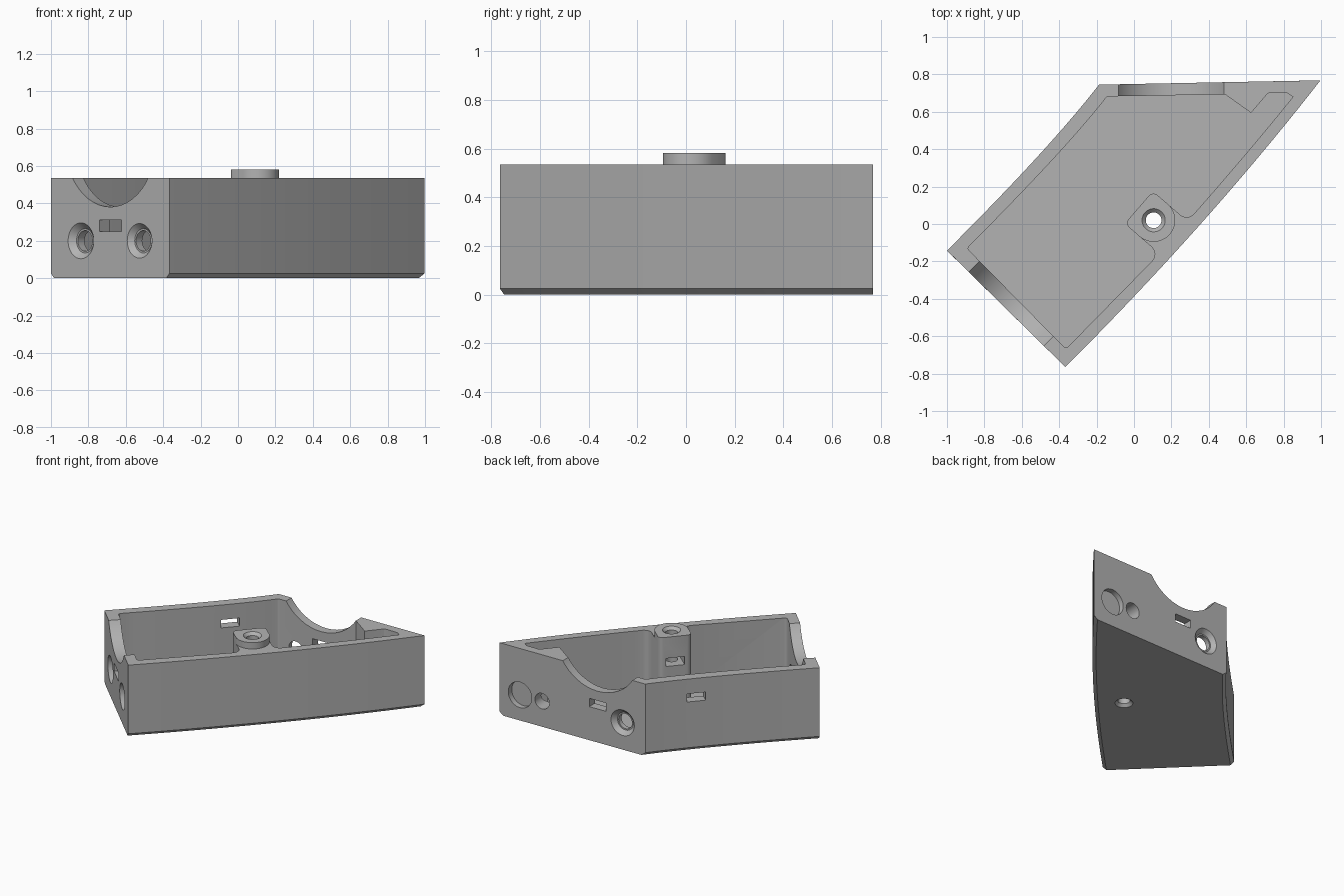
import bpy, bmesh, math
from mathutils import Vector, Matrix

if "Cube" in bpy.data.objects:
    bpy.data.objects.remove(bpy.data.objects["Cube"])

grey = bpy.data.materials.new("plain grey")
grey.use_nodes = True
COLOUR = (0.45, 0.45, 0.45, 1)
grey.diffuse_color = COLOUR
grey.node_tree.nodes["Principled BSDF"].inputs["Base Color"].default_value = COLOUR

RIM, FLOOR, CHAMFER = 0.535, 0.06, 0.025


def finish(name, bm):
    bmesh.ops.recalc_face_normals(bm, faces=bm.faces)
    mesh = bpy.data.meshes.new(name)
    bm.to_mesh(mesh)
    bm.free()
    mesh.materials.append(grey)
    ob = bpy.data.objects.new(name, mesh)
    bpy.context.collection.objects.link(ob)
    return ob


def bezier(a, b, c, n=14):
    a, b, c = Vector(a), Vector(b), Vector(c)
    return [a * (1 - t) ** 2 + b * 2 * t * (1 - t) + c * t * t
            for t in (i / n for i in range(n + 1))]


def fillet(points):
    """Round each corner given as (point, radius)."""
    out = []
    for i, (p, r) in enumerate(points):
        p = Vector(p)
        if r == 0:
            out.append(p)
            continue
        d1 = (Vector(points[i - 1][0]) - p).normalized()
        d2 = (Vector(points[(i + 1) % len(points)][0]) - p).normalized()
        half = d1.angle(d2) / 2
        reach = r / math.tan(half)
        out += bezier(p + d1 * reach, p + (d1 + d2) * reach * 0.12, p + d2 * reach, 6)
    return out


def loft(name, rings):
    """Closed solid through (outline, height) rings."""
    bm = bmesh.new()
    loops = [[bm.verts.new((p[0], p[1], z)) for p in ring] for ring, z in rings]
    n = len(loops[0])
    for low, high in zip(loops, loops[1:]):
        for i in range(n):
            j = (i + 1) % n
            bm.faces.new((low[i], low[j], high[j], high[i]))
    bm.faces.new(loops[0][::-1])
    bm.faces.new(loops[-1])
    return finish(name, bm)


def cone(start, direction, r1, r2, depth):
    d = Vector(direction).normalized()
    bm = bmesh.new()
    mat = Matrix.Translation(Vector(start) + d * depth / 2) @ d.to_track_quat('Z', 'Y').to_matrix().to_4x4()
    bmesh.ops.create_cone(bm, cap_ends=True, segments=48, radius1=r1, radius2=r2, depth=depth, matrix=mat)
    return finish("cutter", bm)


def box(centre, direction, length, width, height):
    angle = math.atan2(direction[1], direction[0])
    bm = bmesh.new()
    mat = (Matrix.Translation(centre) @ Matrix.Rotation(angle, 4, 'Z')
           @ Matrix.Diagonal((length, width, height, 1)))
    bmesh.ops.create_cube(bm, size=1, matrix=mat)
    return finish("cutter", bm)


def cut(ob, cutter):
    bpy.context.view_layer.objects.active = ob
    mod = ob.modifiers.new("cut", 'BOOLEAN')
    mod.operation, mod.solver, mod.object = 'DIFFERENCE', 'EXACT', cutter
    bpy.ops.object.modifier_apply(modifier=mod.name)
    bpy.data.objects.remove(cutter)


# Outer shell, bevelled under its two curved sides
def outline(inset):
    e = Vector((0.707, -0.707)) * inset
    w = Vector((1.28, 0.02)) * inset
    right = bezier(Vector((-0.367, -0.765)) - e, Vector((0.404, 0.006)) - e, Vector((0.997, 0.768)) - w, 20)
    left = bezier(Vector((-0.187, 0.745)) + w, Vector((-0.451, 0.405)) + e, Vector((-1, -0.142)) + e, 20)
    return right + left


tray = loft("tray", [(outline(CHAMFER), 0), (outline(0), CHAMFER), (outline(0), RIM)])

# Cavity, leaving the post, its web and the corner block standing
post = Vector((0.105, 0.02))
u = Vector((-0.755, 0.656))
v = Vector((0.656, 0.755))
R, REACH, WEB = 0.115, 0.105, 0.14
left_wall = bezier((-0.144, 0.682), (-0.362, 0.401), (-0.893, -0.13))
right_wall = bezier(post + v * R - u * WEB, (0.607, 0.378), (0.85, 0.68), 8)
cavity = [((-0.364, -0.668), 0.02),
          (post - v * R - u * WEB, 0.05),
          (post - v * R + u * REACH, 0.03),
          (post + v * R + u * REACH, 0.03),
          (right_wall[0], 0.05)]
cavity += [(p, 0) for p in right_wall[1:]]
cavity += [((0.82, 0.70), 0.01), ((0.717, 0.70), 0.015), ((0.626, 0.594), 0),
           ((0.487, 0.693), 0), (left_wall[0], 0.02)]
cavity += [(p, 0) for p in left_wall[1:-1]] + [(left_wall[-1], 0.015)]
cavity = fillet(cavity)
cut(tray, loft("cutter", [(cavity, FLOOR), (cavity, RIM + 0.2)]))

# Post cap standing above the rim
arc = [post + v * R * math.cos(a) - u * R * math.sin(a)
       for a in (math.pi * i / 24 for i in range(25))]
corners = fillet([(arc[-1], 0), (post - v * R + u * REACH, 0.03),
                  (post + v * R + u * REACH, 0.03), (arc[0], 0)])
cap_outline = arc + corners[1:-1]
cap = loft("post_cap", [(cap_outline, RIM), (cap_outline, 0.582)])

# Vertical screw hole, widened at both ends
UP, DOWN = (0, 0, 1), (0, 0, -1)
for ob in (tray, cap):
    cut(ob, cone((*post, -0.1), UP, 0.042, 0.042, 0.9))
cut(cap, cone((*post, 0.592), DOWN, 0.072, 0.042, 0.03))
cut(tray, cone((*post, -0.01), UP, 0.07, 0.042, 0.03))

# Nut slot in the post, reached through the long wall
nut = post + u * 0.38
cut(tray, box((*nut, 0.395), u, 0.9, 0.13, 0.06))

# Half-round mouths, slots and countersunk holes in both end walls
end_mid, end_in, end_along = Vector((-0.683, -0.455)), Vector((0.707, 0.707)), Vector((0.707, -0.707))
back_mid, back_in, back_along = Vector((0.2, 0.753)), Vector((0, -1)), Vector((1, 0.02))


def screw_hole(p, inward):
    z = 0.2
    cut(tray, cone((*(p - inward * 0.05), z), (*inward, 0), 0.055, 0.055, 0.2))
    cut(tray, cone((*(p - inward * 0.01), z), (*inward, 0), 0.105, 0.065, 0.04))


for mid, inward, slot in ((end_mid, end_in, 0.165), (back_mid, back_in, 0.135)):
    cut(tray, cone((*(mid - inward * 0.06), 0.718), (*inward, 0), 0.337, 0.337, 0.15))
    cut(tray, box((*mid, 0.28), inward, 0.26, slot, 0.062))

for side in (-1, 1):
    screw_hole(end_mid + end_along * 0.22 * side, end_in)
screw_hole(back_mid - back_along * 0.205, back_in)

# Blind recesses at the pointed end of the back wall
for x, radius, depth in ((0.83, 0.095, 0.04), (0.65, 0.058, 0.11)):
    cut(tray, cone((x, 0.81, 0.19), (0, -1, 0), radius, radius, depth + 0.045))

# Smooth the curved walls, keep the edges crisp
bpy.ops.object.select_all(action='DESELECT')
for ob in (tray, cap):
    ob.select_set(True)
bpy.context.view_layer.objects.active = tray
bpy.ops.object.shade_smooth_by_angle(angle=math.radians(25))
